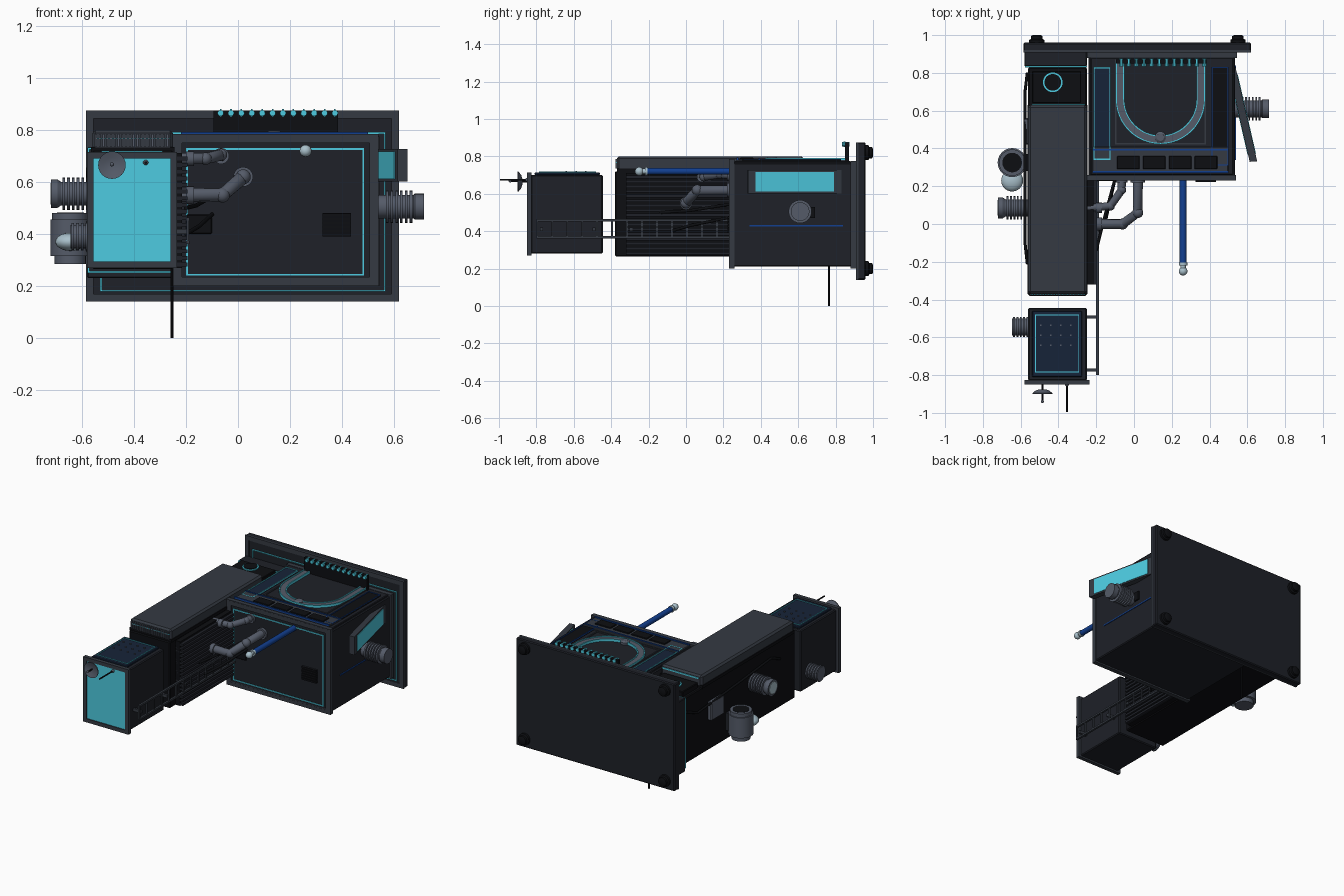
import bpy, bmesh, math
from mathutils import Vector, Matrix

if "Cube" in bpy.data.objects:
    bpy.data.objects.remove(bpy.data.objects["Cube"])

def mat(name, r, g, b):
    m = bpy.data.materials.new(name)
    m.diffuse_color = (r, g, b, 1)
    m.use_nodes = True
    m.node_tree.nodes["Principled BSDF"].inputs["Base Color"].default_value = m.diffuse_color
    return m

BLACK = mat("black", .004, .0045, .006)
DARK = mat("dark", .013, .015, .021)
FRAME = mat("frame", .035, .042, .055)
METAL = mat("metal", .09, .105, .14)
CYAN = mat("cyan", .075, .6, .75)
BLUE = mat("blue", .006, .05, .28)
NAVY = mat("navy", .008, .017, .04)
PALE = mat("pale", .4, .53, .6)

def finish(name, bm, m, bevel=0, smooth=False):
    me = bpy.data.meshes.new(name)
    bm.to_mesh(me)
    bm.free()
    me.materials.append(m)
    o = bpy.data.objects.new(name, me)
    bpy.context.collection.objects.link(o)
    if bevel:
        b = o.modifiers.new("bevel", 'BEVEL')
        b.width, b.segments = bevel, 1
    if smooth:
        bpy.context.view_layer.objects.active = o
        bpy.ops.object.select_all(action='DESELECT')
        o.select_set(True)
        bpy.ops.object.shade_smooth_by_angle()
    return o

def boxes(name, specs, m, bevel=0):
    """Each spec is x0, x1, y0, y1, z0, z1."""
    bm = bmesh.new()
    for a, b, c, d, e, f in specs:
        M = Matrix.Translation(((a+b)/2, (c+d)/2, (e+f)/2)) @ Matrix.Diagonal((b-a, d-c, f-e, 1))
        bmesh.ops.create_cube(bm, size=1, matrix=M)
    return finish(name, bm, m, bevel)

def box(name, a, b, c, d, e, f, m, bevel=0):
    return boxes(name, [(a, b, c, d, e, f)], m, bevel)

def outline(name, axis, level, u0, u1, v0, v1, m, w=.007, t=.008):
    """Thin rectangular line lying on the plane axis = level."""
    out = []
    for a, b, c, d in ((u0, u1, v0, v0+w), (u0, u1, v1-w, v1), (u0, u0+w, v0+w, v1-w), (u1-w, u1, v0+w, v1-w)):
        s = [(a, b), (c, d)]
        s.insert(axis, (level-t/2, level+t/2))
        out.append(s[0] + s[1] + s[2])
    return boxes(name, out, m)

def lathe(name, start, direction, prof, m, n=24):
    """Revolve (distance, radius) points about a direction."""
    bm = bmesh.new()
    M = Matrix.Translation(start) @ Vector(direction).to_track_quat('Z', 'Y').to_matrix().to_4x4()
    rings = [[bm.verts.new(M @ Vector((r*math.cos(i*math.tau/n), r*math.sin(i*math.tau/n), h)))
              for i in range(n)] for h, r in prof]
    for p, q in zip(rings, rings[1:]):
        for i in range(n):
            bm.faces.new((p[i], p[(i+1) % n], q[(i+1) % n], q[i]))
    bm.faces.new(rings[0][::-1])
    bm.faces.new(rings[-1])
    return finish(name, bm, m, smooth=True)

def ball(name, c, r, m, scale=(1, 1, 1)):
    bm = bmesh.new()
    bmesh.ops.create_uvsphere(bm, u_segments=24, v_segments=12, radius=r,
                              matrix=Matrix.Translation(c) @ Matrix.Diagonal((*scale, 1)))
    return finish(name, bm, m, smooth=True)

def tube(name, pts, r, m):
    cu = bpy.data.curves.new(name, 'CURVE')
    cu.dimensions, cu.bevel_depth, cu.bevel_resolution, cu.use_fill_caps = '3D', r, 3, True
    s = cu.splines.new('POLY')
    s.points.add(len(pts)-1)
    for p, c in zip(s.points, pts):
        p.co = (*c, 1)
    cu.materials.append(m)
    o = bpy.data.objects.new(name, cu)
    bpy.context.collection.objects.link(o)

def fins(length, r, core, count):
    p, step = [(0, core)], length/count
    for i in range(count):
        a = i*step
        p += [(a+.2*step, core), (a+.2*step, r), (a+.75*step, r), (a+.75*step, core)]
    return p + [(length, core)]

# Back plate with corner feet and glowing border
box("back_plate", -.585, .62, .915, .96, .14, .875, DARK, .006)
outline("back_plate_rim", 1, .915, -.585, .62, .14, .875, FRAME, .03, .012)
outline("back_plate_glow", 1, .912, -.53, .568, .178, .792, CYAN)
for x in (-.515, .55):
    for z in (.2, .82):
        lathe("corner_foot", (x, .915, z), (0, 1, 0), [(0, .04), (.06, .04), (.065, .03), (.08, .03), (.085, .02)], BLACK)

# Main box
box("main_body", -.24, .535, .25, .915, .21, .765, DARK, .006)
outline("front_frame", 1, .245, -.25, .54, .2, .785, FRAME, .035, .03)
box("front_panel", -.22, .51, .238, .255, .23, .77, DARK)
outline("front_glow", 1, .237, -.2, .485, .24, .73, CYAN)
outline("front_edge_glow", 1, .233, -.235, .525, .215, .78, FRAME, .01)
outline("rear_frame", 1, .895, -.25, .545, .2, .775, FRAME, .03, .03)
boxes("front_vent", [(.325, .435, .222, .24, .39+i*.0155, .402+i*.0155) for i in range(6)], BLACK)
box("vent_back", .325, .435, .23, .24, .39, .48, DARK)
box("front_hatch", -.2, -.1, .228, .24, .4, .475, BLACK, .004)
box("side_line", .533, .54, .34, .84, .426, .434, BLUE)
box("side_hatch", .53, .545, .65, .69, .47, .53, BLACK)

# Top deck: side trays, key strip, U-shaped ring
box("top_deck", -.23, .525, .26, .88, .76, .775, DARK, .004)
box("left_tray", -.215, -.125, .34, .83, .77, .783, NAVY)
outline("left_tray_glow", 2, .783, -.215, -.125, .34, .83, CYAN, .006)
box("right_tray", .41, .5, .3, .83, .77, .783, BLACK)
outline("right_tray_glow", 2, .783, .41, .5, .31, .83, BLUE, .005)
box("key_strip", -.22, .5, .27, .41, .77, .786, FRAME, .004)
boxes("keys", [(-.09+i*.137, .03+i*.137, .29, .36, .78, .793) for i in range(4)], BLACK, .003)
boxes("key_strip_lines", [(-.22, .5, .388, .396, .782, .791), (-.22, .5, .27, .28, .782, .793)], BLUE)
box("deck_front_glow", -.25, .53, .232, .24, .77, .778, CYAN)

def u_ring(name, ro, ri, z0, z1, m):
    cx, cy, top, n = .14, .66, .86, 24
    def path(r):
        arc = [(cx+r*math.cos(math.pi+math.pi*i/n), cy+r*math.sin(math.pi+math.pi*i/n)) for i in range(n+1)]
        return [(cx-r, top)] + arc + [(cx+r, top)]
    bm = bmesh.new()
    a, b = [[bm.verts.new((x, y, z0)) for x, y in path(r)] for r in (ro, ri)]
    fs = [bm.faces.new((a[i], a[i+1], b[i+1], b[i])) for i in range(len(a)-1)]
    ext = bmesh.ops.extrude_face_region(bm, geom=fs)
    bmesh.ops.translate(bm, vec=(0, 0, z1-z0), verts=[v for v in ext['geom'] if isinstance(v, bmesh.types.BMVert)])
    bmesh.ops.recalc_face_normals(bm, faces=bm.faces)
    finish(name, bm, m)
u_ring("ring_track", .232, .195, .772, .787, METAL)
u_ring("ring_glow_outer", .238, .231, .772, .792, CYAN)
u_ring("ring_glow_inner", .197, .19, .772, .792, CYAN)
outline("ring_bed", 2, .778, -.1, .38, .42, .87, FRAME, .008)
lathe("ring_knob", (.14, .46, .775), (0, 0, 1), [(0, .03), (.015, .03), (.022, .02)], METAL)

# Rear comb with glowing pins
box("comb_board", -.095, .385, .85, .872, .77, .875, BLACK)
for i in range(12):
    x = -.067 + i*.04
    lathe("comb_pin", (x, .835, .865), (0, 1, 0), [(0, .012), (.04, .012)], CYAN, 10)
boxes("comb_stems", [(-.07+i*.04, -.064+i*.04, .842, .852, .85, .88) for i in range(12)], CYAN)

# Angled screen and finned motor on the right side
for nm, s, m in (("screen_housing", (.04, .5, .125), FRAME), ("screen_glass", (.046, .42, .106), CYAN)):
    bm = bmesh.new()
    bmesh.ops.create_cube(bm, size=1, matrix=Matrix.Translation((.575, .58, .664)) @ Matrix.Rotation(math.radians(4), 4, 'Z') @ Matrix.Diagonal((*s, 1)))
    for v in bm.verts:
        v.co.x -= .08*(v.co.y-.58)*2
    finish(nm, bm, m)
lathe("right_motor", (.535, .61, .505), (1, 0, 0), [(0, .045)] + [(a+.03, r) for a, r in fins(.11, .062, .045, 6)] + [(.145, .05), (.18, .05)], METAL)

# Long arm with top cover, side louvres and rear junction
box("arm_body", -.56, -.25, -.38, .83, .265, .72, BLACK, .006)
box("arm_cover", -.56, -.25, -.37, .63, .72, .8, FRAME, .012)
box("arm_cover_lip", -.565, -.245, -.37, .63, .715, .735, BLACK)
boxes("arm_cover_teeth", [(-.55+i*.0145, -.543+i*.0145, -.378, -.36, .735, .785) for i in range(20)], METAL)
box("arm_cover_glow", -.55, -.26, -.376, -.37, .765, .77, CYAN)
boxes("cover_side_glow", [(-.54, -.26, .626, .634, .775, .785)], CYAN)
boxes("arm_louvres", [(-.25, -.195, -.32, .24, .275+i*.0255, .29+i*.0255) for i in range(17)], DARK)
box("louvre_back", -.25, -.215, -.32, .24, .27, .71, BLACK)
box("junction_block", -.54, -.28, .64, .81, .71, .755, BLACK, .004)
lathe("junction_ring", (-.43, .75, .75), (0, 0, 1), [(0, .052), (.012, .052)], CYAN, 32)
lathe("junction_cap", (-.43, .75, .75), (0, 0, 1), [(0, .044), (.016, .044)], BLACK, 32)
box("arm_rear_flange", -.58, -.25, .835, .915, .23, .735, DARK, .004)
outline("arm_rear_glow", 1, .832, -.578, -.25, .25, .732, CYAN)

# Left side fittings
lathe("left_motor", (-.55, .085, .555), (-1, 0, 0), [(0, .045)] + [(a+.02, r) for a, r in fins(.11, .062, .045, 6)] + [(.145, .055), (.17, .055)], METAL)
lathe("motor_end_cap", (-.718, .085, .555), (-1, 0, 0), [(0, .045), (.004, .04)], PALE)
lathe("canister", (-.645, .325, .285), (0, 0, 1), [(0, .06), (.03, .06), (.03, .077), (.17, .077), (.17, .07), (.195, .07)], METAL)
lathe("canister_mouth", (-.645, .325, .478), (0, 0, 1), [(0, .052), (.004, .052)], BLACK)
boxes("canister_mount", [(-.6, -.55, .28, .37, .33, .45)], DARK)
ball("canister_bulb", (-.645, .23, .37), .058, PALE, (1, 1, .6))
box("left_hatch", -.585, -.555, .42, .56, .47, .6, METAL, .006)
tube("left_cable", [(-.565, .8, .62), (-.577, .7, .58), (-.577, .2, .62), (-.577, -.1, .65), (-.565, -.21, .6)], .008, BLACK)

# Head box
box("head_body", -.56, -.25, -.83, -.445, .28, .7, DARK, .006)
outline("head_frame", 1, -.838, -.58, -.235, .27, .715, FRAME, .025, .026)
box("head_window", -.557, -.258, -.845, -.825, .288, .69, CYAN)
box("head_top_panel", -.54, -.275, -.81, -.46, .7, .715, NAVY, .004)
outline("head_top_glow", 2, .715, -.525, -.29, -.785, -.48, CYAN, .005)
boxes("head_top_studs", [(-.498+i*.053, -.49+i*.053, -.645+j*.053, -.637+j*.053, .71, .722) for i in range(4) for j in range(3)], METAL)
lathe("head_motor", (-.555, -.545, .39), (-1, 0, 0), fins(.09, .053, .045, 5), METAL)

# Dish and antenna on the window
lathe("dish", (-.485, -.875, .665), (0, -1, 0), [(0, .015), (.006, .035), (.02, .053), (.026, .053), (.018, .03), (.014, .01)], METAL)
tube("dish_stem", [(-.485, -.84, .665), (-.485, -.94, .668)], .005, BLACK)
ball("dish_tip", (-.485, -.94, .668), .008, METAL)
tube("antenna", [(-.355, -.84, .675), (-.355, -.995, .675)], .005, BLACK)
ball("antenna_base", (-.355, -.85, .675), .01, METAL)

# Side ladder rail joining head and main box
boxes("ladder_rails", [(-.2, -.186, -.8, .24, z, z+.012) for z in (.362, .452)], FRAME)
boxes("ladder_rungs", [(-.198, -.188, -.8+i*.08, -.79+i*.08, .37, .455) for i in range(13)], FRAME)
boxes("ladder_brackets", [(-.25, -.19, y, y+.015, .4, .42) for y in (-.78, -.5, -.3)], FRAME)

# Blue lever
lathe("lever_rod", (.26, .24, .72), (0, -1, 0), [(0, .018), (.45, .018)], BLUE, 16)
lathe("lever_collar", (.26, -.205, .72), (0, -1, 0), [(0, .022), (.015, .022), (.015, .014), (.03, .014)], PALE, 16)
ball("lever_knob", (.26, -.25, .72), .023, PALE)

# Bent pipes with flanges, loose cables
for nm, pts, r in (("large_pipe", [(.02, .25, .62), (.02, .06, .62), (-.06, 0, .55), (-.25, 0, .55)], .027),
                   ("small_pipe", [(-.065, .25, .7), (-.065, .18, .705), (-.125, .095, .69), (-.25, .085, .69)], .022)):
    tube(nm, pts, r, METAL)
    for p in pts[1:3]:
        ball(nm + "_elbow", p, r*1.07, METAL)
    lathe(nm + "_flange", (pts[0][0], .24, pts[0][2]), (0, -1, 0), [(0, r*1.4), (.02, r*1.4)], METAL)
    lathe(nm + "_collar", (-.2, pts[3][1], pts[3][2]), (1, 0, 0), [(0, r*1.25), (.03, r*1.25)], METAL)
tube("upper_cable", [(-.2, -.14, .5), (-.16, .02, .51), (-.1, .24, .545)], .008, BLACK)
tube("lower_cable", [(-.2, -.08, .4), (-.15, .02, .43), (-.1, .24, .475)], .008, BLACK)

# Ground rod
lathe("ground_rod", (-.254, .765, 0), (0, 0, 1), [(0, .006), (.3, .006)], BLACK, 10)
